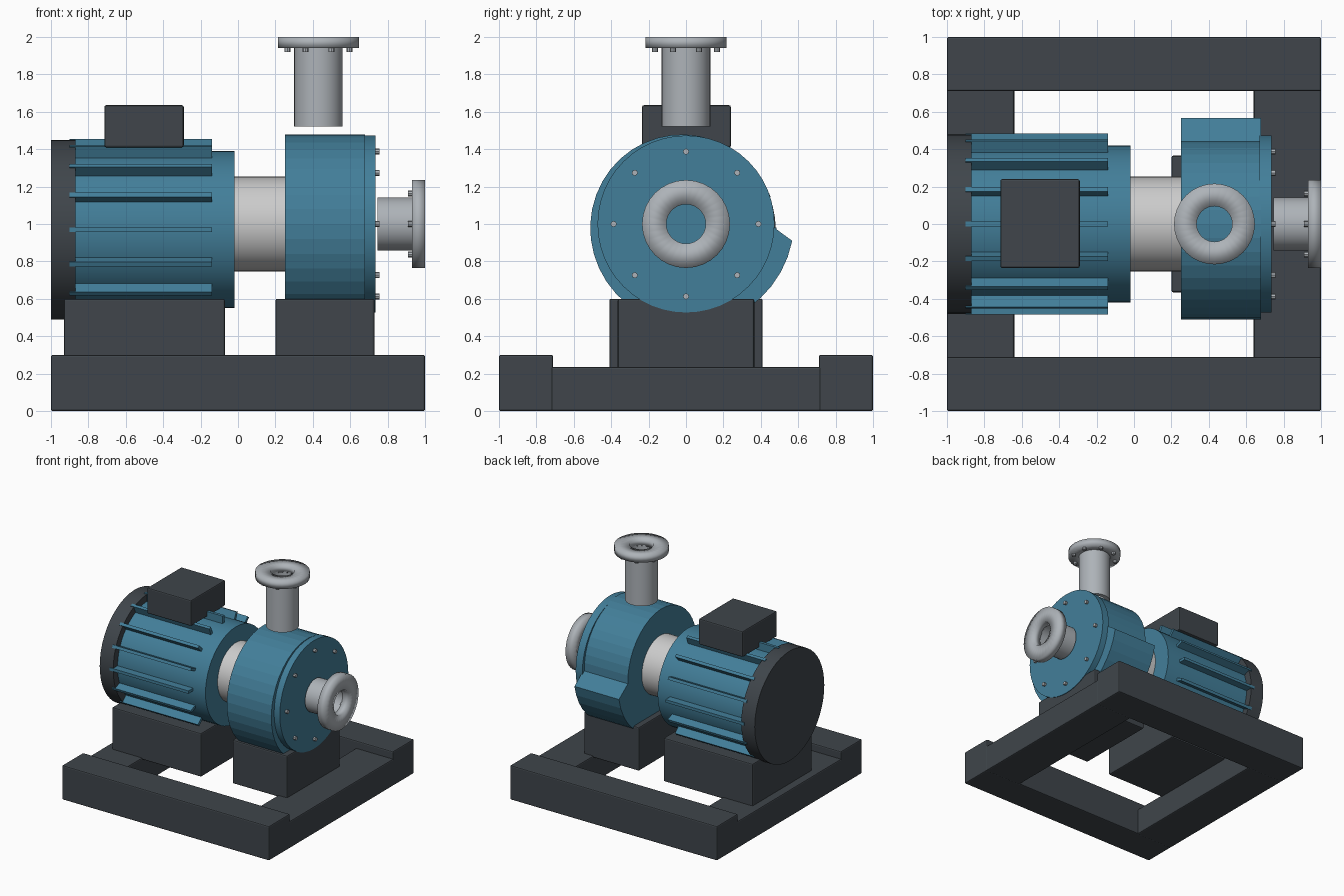
import bpy, bmesh, math
from mathutils import Matrix, Vector

if "Cube" in bpy.data.objects:
    bpy.data.objects.remove(bpy.data.objects["Cube"])


def material(name, rgb):
    m = bpy.data.materials.new(name)
    m.diffuse_color = (*rgb, 1)
    m.use_nodes = True
    m.node_tree.nodes["Principled BSDF"].inputs["Base Color"].default_value = m.diffuse_color
    return m


BLUE = material("blue_paint", (0.055, 0.21, 0.32))
DARK = material("dark_paint", (0.05, 0.06, 0.07))
STEEL = material("steel", (0.42, 0.45, 0.48))
PALE = material("pale_steel", (0.68, 0.71, 0.70))

TO_X = Matrix.Rotation(math.pi / 2, 4, 'Y')   # local z becomes world x
TO_Z = Matrix.Identity(4)


def finish(name, bm, mat, smooth=False):
    bmesh.ops.recalc_face_normals(bm, faces=bm.faces)
    for f in bm.faces:
        f.smooth = smooth
    me = bpy.data.meshes.new(name)
    bm.to_mesh(me)
    bm.free()
    me.materials.append(mat)
    ob = bpy.data.objects.new(name, me)
    bpy.context.collection.objects.link(ob)
    return ob


def smooth_by_angle(ob):
    bpy.ops.object.select_all(action='DESELECT')
    ob.select_set(True)
    bpy.context.view_layer.objects.active = ob
    bpy.ops.object.shade_smooth_by_angle(angle=math.radians(30))


def box(name, lo, hi, mat, bevel=0.01):
    lo, hi = Vector(lo), Vector(hi)
    bm = bmesh.new()
    bmesh.ops.create_cube(bm, size=1, matrix=Matrix.Translation((lo + hi) / 2)
                          @ Matrix.Diagonal((*(hi - lo), 1)))
    ob = finish(name, bm, mat)
    if bevel:
        b = ob.modifiers.new("bevel", 'BEVEL')
        b.width, b.segments = bevel, 2
    return ob


def add_cylinder(bm, base, length, r, axis, seg):
    bmesh.ops.create_cone(bm, cap_ends=True, segments=seg, radius1=r, radius2=r, depth=length,
                          matrix=Matrix.Translation(base) @ axis
                          @ Matrix.Translation((0, 0, length / 2)))


def cylinder(name, base, length, r, axis, mat, seg=48):
    bm = bmesh.new()
    add_cylinder(bm, base, length, r, axis, seg)
    ob = finish(name, bm, mat)
    smooth_by_angle(ob)
    return ob


def tube(name, base, length, r_out, r_in, axis, mat, soft=False, seg=32):
    bm = bmesh.new()
    rings = []
    for i in range(seg):
        a = math.tau * i / seg
        rings.append([bm.verts.new(Vector(base) + axis @ Vector((r * math.cos(a), r * math.sin(a), h)))
                      for r, h in ((r_out, 0), (r_out, length), (r_in, length), (r_in, 0))])
    for p, q in zip(rings, rings[1:] + rings[:1]):
        for k in range(4):
            bm.faces.new((p[k], q[k], q[(k + 1) % 4], p[(k + 1) % 4]))
    ob = finish(name, bm, mat, soft)
    if not soft:
        smooth_by_angle(ob)
    return ob


def bolts(name, base, count, ring, axis, offset, length, r=0.016):
    bm = bmesh.new()
    for i in range(count):
        a = math.tau * i / count + offset
        p = Vector(base) + axis @ Vector((ring * math.cos(a), ring * math.sin(a), 0))
        add_cylinder(bm, p, length, r, axis, 8)
    return finish(name, bm, STEEL)


# Base frame: tall long rails, lower cross members
for s, side in ((-1, "front"), (1, "back")):
    y = sorted((s * 0.71, s * 1.0))
    box(side + "_base_rail", (-1, y[0], 0), (1, y[1], 0.3), DARK)
for s, side in ((-1, "left"), (1, "right")):
    x = sorted((s * 0.64, s * 1.0))
    box(side + "_base_crossmember", (x[0], -0.725, 0), (x[1], 0.725, 0.235), DARK)

# Pedestals
box("motor_pedestal", (-0.93, -0.41, 0.22), (-0.07, 0.41, 0.6), DARK)
box("pump_pedestal", (0.2, -0.365, 0.22), (0.73, 0.365, 0.6), DARK)

# Motor: body, fan cover, cooling fins, terminal box
MZ = 0.97
cylinder("motor_body", (-0.88, 0, MZ), 0.86, 0.42, TO_X, BLUE)
cylinder("fan_cover", (-1, 0, MZ), 0.13, 0.48, TO_X, DARK)
bm = bmesh.new()
for i in range(16):
    bmesh.ops.create_cube(bm, size=1, matrix=Matrix.Translation((-0.52, 0, MZ))
                          @ Matrix.Rotation(math.tau * i / 16, 4, 'X')
                          @ Matrix.Translation((0, 0, 0.44))
                          @ Matrix.Diagonal((0.76, 0.025, 0.09, 1)))
finish("cooling_fins", bm, BLUE)
box("terminal_box", (-0.715, -0.235, 1.41), (-0.29, 0.24, 1.635), DARK)

# Coupling housing between motor and pump
cylinder("coupling_housing", (-0.03, 0, 1), 0.29, 0.253, TO_X, PALE)

# Volute casing: spiral profile extruded along x
bm = bmesh.new()
N = 40
loop = []
for i in range(N):
    a = math.tau * i / N
    r = 0.445 + 0.13 * i / (N - 1)
    loop.append(bm.verts.new((0.25, r * math.cos(a), 1 + r * math.sin(a))))
face = bm.faces.new(loop)
ext = bmesh.ops.extrude_face_region(bm, geom=[face])
bmesh.ops.translate(bm, vec=(0.43, 0, 0),
                    verts=[v for v in ext["geom"] if isinstance(v, bmesh.types.BMVert)])
if not face.is_valid or len(face.edges[0].link_faces) < 2:
    bm.faces.new(loop)
finish("volute_casing", bm, BLUE)

# Front cover and its bolts
cylinder("casing_cover", (0.67, 0, 1), 0.065, 0.473, TO_X, BLUE)
bolts("cover_bolts", (0.735, 0, 1), 8, 0.387, TO_X, 0, 0.022)

# Suction nozzle
tube("suction_pipe", (0.747, 0, 1), 0.19, 0.143, 0.105, TO_X, STEEL)
tube("suction_flange", (0.93, 0, 1), 0.07, 0.235, 0.105, TO_X, STEEL, soft=True)
bolts("suction_bolts", (0.91, 0, 1), 4, 0.163, TO_X, 0, 0.03)

# Discharge nozzle
tube("discharge_pipe", (0.43, 0, 1.52), 0.43, 0.13, 0.095, TO_Z, STEEL)
tube("discharge_flange", (0.43, 0, 1.94), 0.06, 0.216, 0.095, TO_Z, STEEL, soft=True)
bolts("discharge_bolts", (0.43, 0, 1.92), 8, 0.18, TO_Z, math.pi / 8, 0.03)
